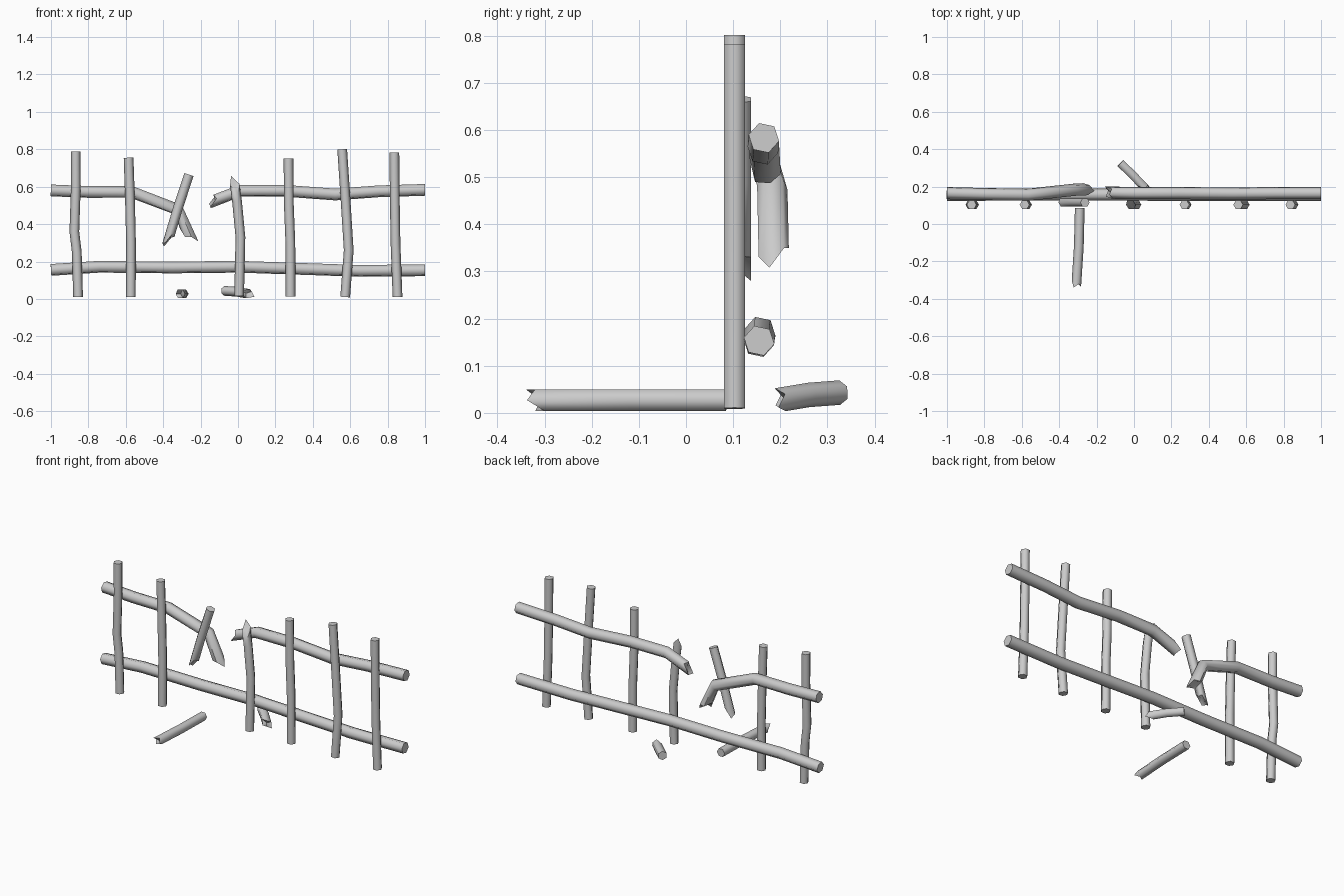
import bpy, bmesh, math
from mathutils import Vector

cube = bpy.data.objects.get("Cube")
if cube:
    bpy.data.objects.remove(cube)

SIDES = 6
POST_R, RAIL_R = 0.026, 0.033
POST_Y = 0.103

wood = bpy.data.materials.new("grey wood")
wood.use_nodes = True
GREY = (0.6, 0.6, 0.6, 1)
wood.diffuse_color = GREY
wood.node_tree.nodes["Principled BSDF"].inputs["Base Color"].default_value = GREY


def stick(name, path, radius, ref, slant=None, length=0.06, notch=0.012, twist=0):
    """Six-sided pole along a path; slant gives the long side of a splintered last end."""
    pts = [Vector(p) for p in path]
    bm = bmesh.new()
    rings = []
    for i, p in enumerate(pts):
        before, after = pts[max(i - 1, 0)], pts[min(i + 1, len(pts) - 1)]
        t = (after - before).normalized()
        u = Vector(ref)
        u = (u - t * u.dot(t)).normalized()
        v = t.cross(u)
        ring = []
        for k in range(SIDES):
            a = math.tau * k / SIDES + math.radians(twist)
            d = u * math.cos(a) + v * math.sin(a)
            co = p + d * radius
            if slant and i == len(pts) - 1:
                lean = Vector(slant).normalized().dot(d)
                co += t * (length * lean + notch * (-1) ** k)
            ring.append(bm.verts.new(co))
        rings.append(ring)
    for a, b in zip(rings, rings[1:]):
        for k in range(SIDES):
            n = (k + 1) % SIDES
            bm.faces.new((a[k], a[n], b[n], b[k]))
    bm.faces.new(rings[0][::-1])
    if slant:
        # splintered ends are hollowed toward their centre
        hub = bm.verts.new(pts[-1] - t * notch)
        for k in range(SIDES):
            bm.faces.new((rings[-1][k], rings[-1][(k + 1) % SIDES], hub))
    else:
        bm.faces.new(rings[-1])
    bmesh.ops.recalc_face_normals(bm, faces=bm.faces)
    mesh = bpy.data.meshes.new(name)
    bm.to_mesh(mesh)
    bm.free()
    mesh.materials.append(wood)
    obj = bpy.data.objects.new(name, mesh)
    bpy.context.collection.objects.link(obj)
    bpy.ops.object.select_all(action="DESELECT")
    obj.select_set(True)
    bpy.context.view_layer.objects.active = obj
    bpy.ops.object.shade_smooth_by_angle(angle=math.radians(62))
    return obj


X, Y, Z = (1, 0, 0), (0, 1, 0), (0, 0, 1)

# Standing posts: (x, z) points from foot to top
posts = [
    [(-0.855, 0.01), (-0.862, 0.25), (-0.875, 0.36), (-0.867, 0.6), (-0.868, 0.787)],
    [(-0.573, 0.01), (-0.572, 0.3), (-0.578, 0.55), (-0.585, 0.755)],
    [(0.281, 0.013), (0.28, 0.3), (0.272, 0.5), (0.27, 0.75)],
    [(0.573, 0.01), (0.592, 0.26), (0.575, 0.53), (0.557, 0.8)],
    [(0.853, 0.01), (0.842, 0.3), (0.838, 0.55), (0.836, 0.782)],
]
for i, profile in enumerate(posts, 1):
    stick(f"post_{i}", [(x, POST_Y, z) for x, z in profile], POST_R, X)

# Snapped posts
stick("broken_post", [(x, POST_Y, z) for x, z in
      [(0.006, 0.015), (0.013, 0.33), (-0.005, 0.52), (-0.017, 0.61)]],
      POST_R, X, slant=(-0.3, 1, 0), length=0.04)
stick("hanging_post", [(-0.262, 0.115, 0.665), (-0.32, 0.115, 0.49), (-0.372, 0.115, 0.315)],
      POST_R, X, slant=(-1, 0.3, 0), length=0.04)
stick("fallen_post", [(-0.29, 0.085, 0.027), (-0.295, -0.12, 0.027), (-0.308, -0.32, 0.027)],
      POST_R, X, slant=(0.3, 0, 1), length=0.012)
stick("fallen_piece", [(-0.073, 0.326, 0.043), (-0.005, 0.26, 0.038), (0.052, 0.2, 0.028)],
      POST_R, Z, slant=(1, 0.4, 0), length=0.022)

# Rails
stick("lower_rail", [(-1, 0.155, 0.155), (-0.74, 0.157, 0.172), (-0.35, 0.157, 0.168),
                     (0, 0.157, 0.172), (0.35, 0.155, 0.16), (0.65, 0.154, 0.15),
                     (1, 0.155, 0.153)], RAIL_R, Y, twist=-12)
stick("upper_rail_right", [(1, 0.165, 0.583), (0.75, 0.165, 0.575), (0.52, 0.163, 0.558),
                           (0.25, 0.165, 0.578), (0.01, 0.165, 0.578), (-0.135, 0.168, 0.522)],
      RAIL_R, Y, slant=(0, 0.3, -1), length=0.03, twist=12)
stick("upper_rail_left", [(-1, 0.165, 0.58), (-0.8, 0.16, 0.572), (-0.57, 0.156, 0.572),
                          (-0.32, 0.183, 0.477), (-0.26, 0.186, 0.34)],
      RAIL_R, Y, slant=(1, -0.5, 0), length=0.04, twist=-12)
